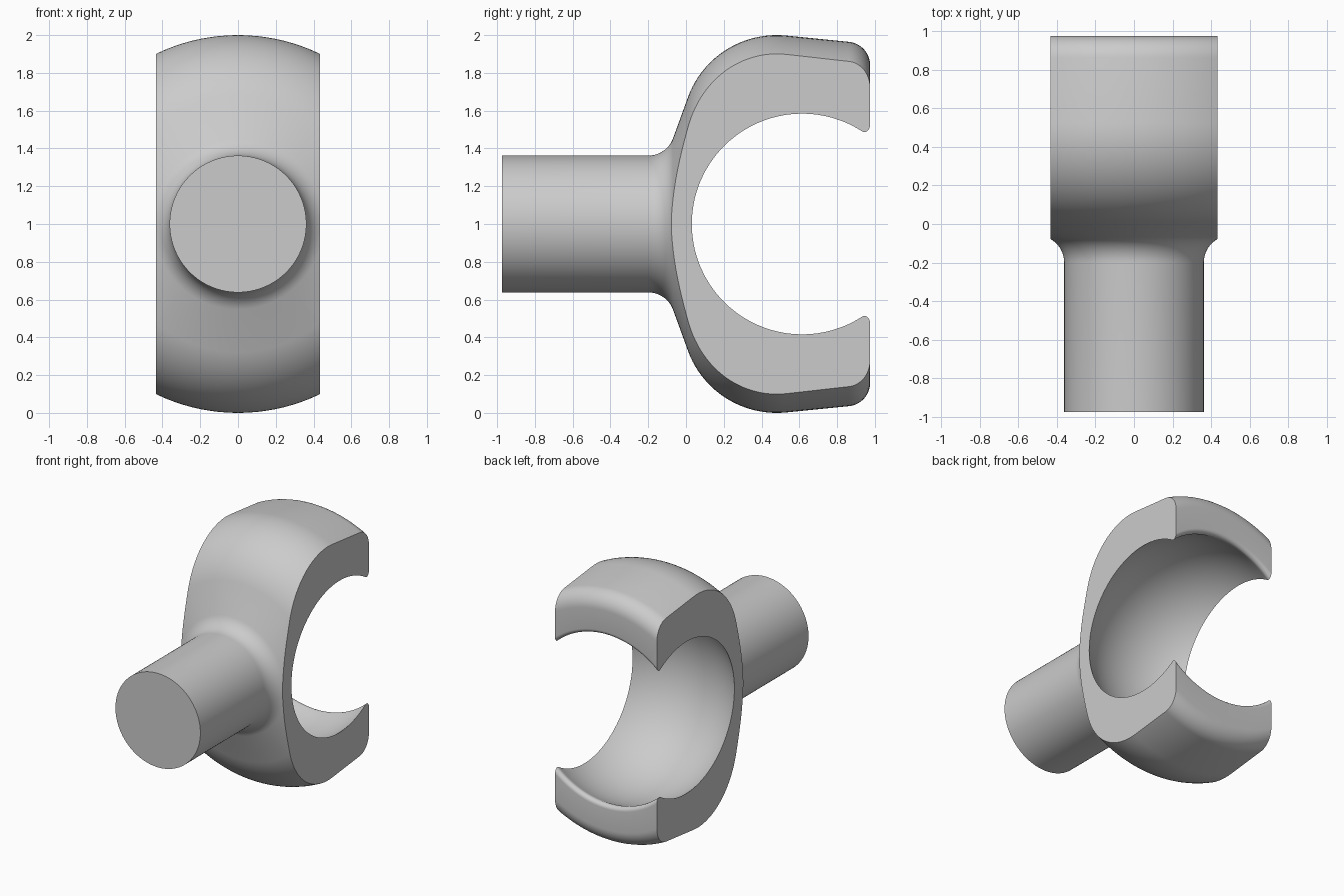
import bpy, bmesh
from math import sin, cos, radians, atan2, degrees, sqrt
from mathutils import Vector

cube = bpy.data.objects.get("Cube")
if cube:
    bpy.data.objects.remove(cube, do_unlink=True)

HALF_WIDTH = 0.434
AXIS_Z = 1.0
SEGMENTS = 128


def arc(y, r, radius, start, end, steps):
    """Points of an arc in the (y, r) plane; angles in degrees from the +y axis."""
    angles = [radians(start + (end - start) * i / steps) for i in range(steps + 1)]
    return [(y + radius * cos(a), r + radius * sin(a)) for a in angles]


# Ball cavity and the rounded lip that touches it
ball_y, ball_r, lip_r = 0.615, 0.728, 0.03
back = 0.975
lip_y = back - lip_r
lip_height = sqrt((ball_r + lip_r) ** 2 - (lip_y - ball_y) ** 2)
lip_angle = degrees(atan2(lip_height, lip_y - ball_y))

# Half profile: shaft, neck fillet, outer shell, back corner, lip, cavity
profile = [(-back, 0), (-back, 0.362), (-0.2, 0.362)]
profile += arc(-0.2, 0.502, 0.14, -90, -21, 10)
profile += arc(0.48, 0.5, 0.5, 159, 84.6, 24)
profile += arc(0.85, 0.84, 0.125, 84.6, 0, 12)
profile += arc(lip_y, lip_height, lip_r, 0, lip_angle - 180, 8)
profile += arc(ball_y, 0, ball_r, lip_angle, 180, 36)

# Revolve the profile around the shaft axis
bm = bmesh.new()
verts = [bm.verts.new((0, y, AXIS_Z + r)) for y, r in profile]
edges = [bm.edges.new(pair) for pair in zip(verts, verts[1:])]
bmesh.ops.spin(bm, geom=verts + edges, cent=(0, 0, AXIS_Z), axis=(0, 1, 0),
               angle=radians(360), steps=SEGMENTS)
bmesh.ops.remove_doubles(bm, verts=bm.verts, dist=0.0002)

# Slice both sides flat and close the cuts
for side in (-1, 1):
    geom = bm.verts[:] + bm.edges[:] + bm.faces[:]
    bmesh.ops.bisect_plane(bm, geom=geom, dist=1e-5,
                           plane_co=Vector((side * HALF_WIDTH, 0, 0)),
                           plane_no=Vector((side, 0, 0)), clear_outer=True)
    rim = [e for e in bm.edges if e.is_boundary]
    bmesh.ops.holes_fill(bm, edges=rim, sides=0)
bmesh.ops.recalc_face_normals(bm, faces=bm.faces)

mesh = bpy.data.meshes.new("ball_socket")
bm.to_mesh(mesh)
bm.free()
socket = bpy.data.objects.new("ball_socket", mesh)
bpy.context.collection.objects.link(socket)

# Plain grey material
grey = bpy.data.materials.new("light_grey")
grey.use_nodes = True
colour = (0.6, 0.6, 0.6, 1)
grey.diffuse_color = colour
grey.node_tree.nodes["Principled BSDF"].inputs["Base Color"].default_value = colour
mesh.materials.append(grey)

# Smooth curved surfaces, keep cut edges crisp
bpy.ops.object.select_all(action='DESELECT')
socket.select_set(True)
bpy.context.view_layer.objects.active = socket
bpy.ops.object.shade_smooth_by_angle(angle=radians(30))
